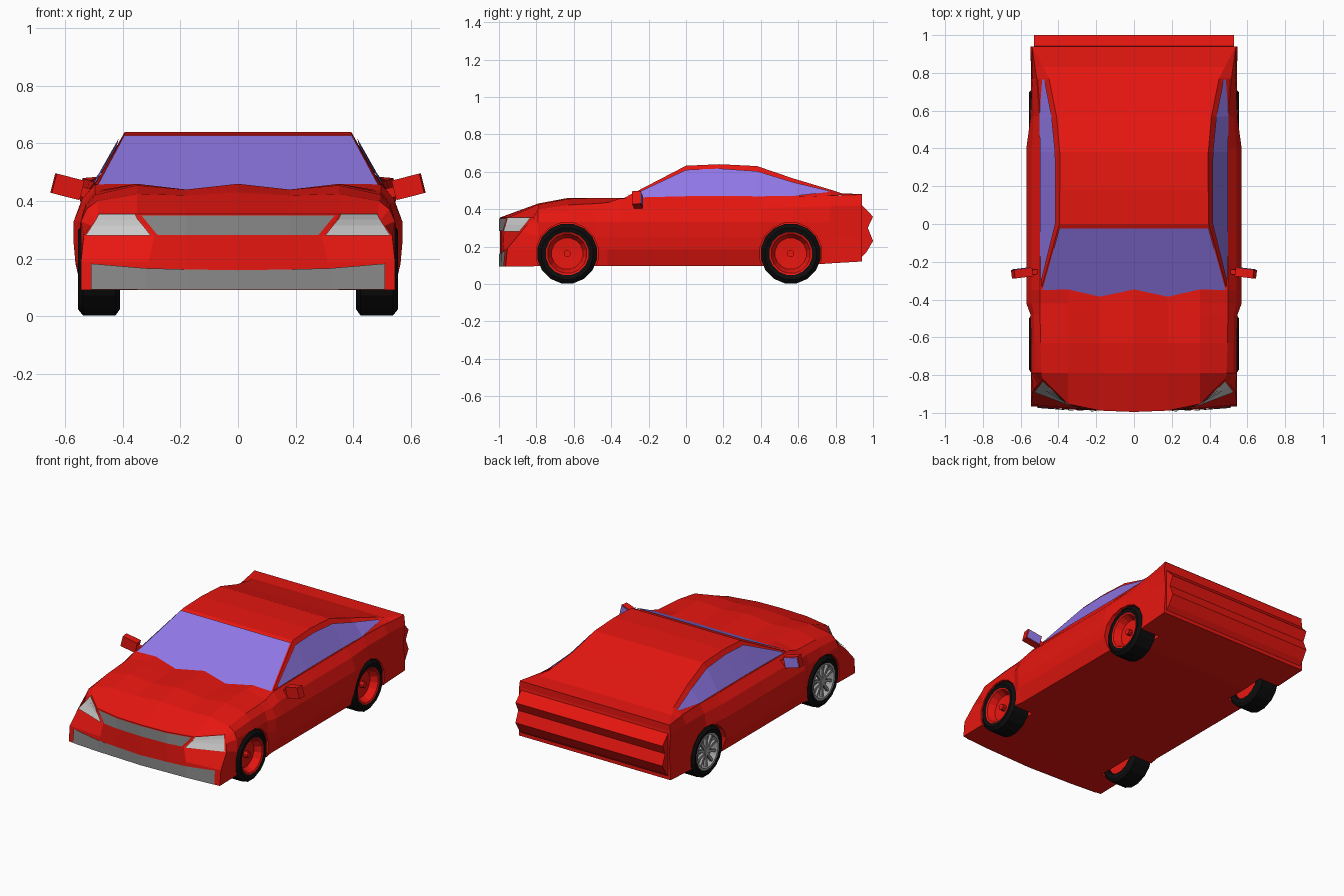
import bpy, bmesh, math
from mathutils import Vector, Matrix

if "Cube" in bpy.data.objects:
    bpy.data.objects.remove(bpy.data.objects["Cube"])

def material(name, rgb):
    m = bpy.data.materials.new(name)
    m.diffuse_color = (*rgb, 1)
    m.use_nodes = True
    m.node_tree.nodes["Principled BSDF"].inputs["Base Color"].default_value = m.diffuse_color
    return m

RED = material("red_paint", (0.80, 0.008, 0.005))
GLASS = material("tinted_glass", (0.28, 0.185, 0.79))
RUBBER = material("rubber", (0.004, 0.004, 0.004))
GRILLE = material("grille_grey", (0.25, 0.25, 0.25))
LAMP = material("lamp_grey", (0.54, 0.54, 0.54))
RIM = material("rim_grey", (0.36, 0.36, 0.36))

def build(name, faces, mat, mirror=False):
    """Object from faces given as point lists, optionally mirrored in x."""
    bm = bmesh.new()
    if mirror:
        faces = faces + [[(-x, y, z) for x, y, z in [f[0]] + f[:0:-1]] for f in faces]
    for f in faces:
        bm.faces.new([bm.verts.new(p) for p in f])
    bmesh.ops.remove_doubles(bm, verts=bm.verts, dist=1e-5)
    bmesh.ops.dissolve_degenerate(bm, edges=bm.edges, dist=1e-5)
    bmesh.ops.recalc_face_normals(bm, faces=bm.faces)
    me = bpy.data.meshes.new(name)
    bm.to_mesh(me)
    bm.free()
    ob = bpy.data.objects.new(name, me)
    bpy.context.collection.objects.link(ob)
    me.materials.append(mat)
    return ob

def grid(rows):
    return [[a[i], a[i + 1], b[i + 1], b[i]]
            for a, b in zip(rows, rows[1:]) for i in range(len(a) - 1)]

def box(name, centre, size, rot, mat):
    sx, sy, sz = (s / 2 for s in size)
    m = Matrix.Translation(centre) @ rot
    c = [[tuple(m @ Vector((x, y, z))) for x, y in
          ((-sx, -sy), (sx, -sy), (sx, sy), (-sx, sy))] for z in (-sz, sz)]
    sides = [[c[0][i], c[0][(i + 1) % 4], c[1][(i + 1) % 4], c[1][i]] for i in range(4)]
    return build(name, sides + [c[0], c[1]], mat)

def lathe(name, profile, y, z, side, mat, n=16):
    """Spin an (x, radius) profile round the axle."""
    rows = [[(side * x, y + r * math.sin(2 * math.pi * (k + .5) / n),
              z + r * math.cos(2 * math.pi * (k + .5) / n)) for x, r in profile]
            for k in range(n + 1)]
    return build(name, grid(rows), mat)

# Lower body: half cross-sections lofted from nose to tail
def section(y, bulge, ex, ez, t35, t18, t0, zb=.095):
    sill = .545 - (bulge - .545) * .5
    return [(0, y, zb), (.18, y, zb), (.32, y, zb), (sill, y, zb), (max(.545, bulge - .006), y, .183),
            (bulge, y, .25), (bulge, y, .33),
            ((bulge + ex) / 2 + .008, y, .33 + .6 * (ez - .33)), (ex, y, ez),
            (.35, y, t35), (.18, y, t18), (0, y, t0)]

corner = [(.545, -.965, .092), (.545, -.955, .19), (.535, -.88, .28),
          (.51, -.85, .315), (.496, -.833, .335), (.485, -.82, .355)]
inner = [(.32, -.983), (.31, -.978), (.29, -.973), (.32, -.963), (.338, -.958), (.35, -.953)]
nose = [[(0, -.995, c[2]), (.18, -.988, c[2]), (*i, c[2]), c] for c, i in zip(corner, inner)]
rings = [nose[0][:3] + corner + nose[-1][2::-1]]
for s in [(-.79, .545, .49, .40, .425, .42, .43), (-.63, .545, .495, .422, .455, .44, .46),
          (-.48, .548, .497, .43, .46, .44, .46), (-.42, .57, .497, .435, .46, .44, .46),
          (-.35, .57, .497, .458, .46, .44, .46), (0, .57, .497, .46, .45, .45, .45),
          (.40, .57, .497, .46, .45, .45, .45), (.57, .547, .50, .465, .45, .45, .45),
          (.77, .545, .515, .472, .46, .46, .46, .11),
          (.94, .54, .54, .478, .478, .478, .478, .12)]:
    rings.append(section(*s))
body = build("lower_body", grid(rings) + grid(nose) + [rings[-1]], RED, True)

# Wheel wells cut out of the body
WHEELS = [(s, y) for s in (1, -1) for y in (-.635, .56)]
for s, y in WHEELS:
    cutter = lathe("well_cutter", [(.40, 0), (.40, .168), (.62, .168), (.62, 0)], y, .162, s, RED)
    cutter.hide_render = True
    mod = body.modifiers.new("well", 'BOOLEAN')
    mod.operation, mod.solver, mod.object = 'DIFFERENCE', 'EXACT', cutter
    bpy.context.view_layer.objects.active = body
    bpy.ops.object.modifier_apply(modifier=mod.name)
    bpy.data.objects.remove(cutter)

# Tail panel and bumper: ridged profile across the width
tail = [(.92, .48), (.935, .48), (.942, .42), (1, .36), (.972, .30), (1, .23), (.965, .17), (.92, .122)]
build("tail_bumper", grid([[(0, *p) for p in tail], [(.53, *p) for p in tail]])
      + [[(.53, *p) for p in tail]], RED, True)

# Cabin: y, belt x, belt z, roof edge x, roof z
cabin = [(-.36, .495, .445, .495, .445), (0, .495, .46, .395, .632), (.18, .495, .46, .393, .64),
         (.38, .495, .46, .393, .63), (.57, .497, .463, .41, .565), (.77, .51, .472, .45, .505),
         (.83, .52, .475, .48, .485), (.94, .54, .475, .54, .48)]
build("cabin_roof", grid([[(bx, y, bz), (rx, y, rz), (0, y, rz)]
                          for y, bx, bz, rx, rz in cabin]), RED, True)

# Windscreen, its lower edge dipping with the bonnet
build("windscreen", [[(0, -.352, .457), (.18, -.385, .44), (.36, -.352, .457), (.486, -.352, .457),
                      (.395, -.025, .627), (0, -.025, .627)]], GLASS, True)

# Side windows follow the cabin sides
def side_point(y, t):
    for a, b in zip(cabin, cabin[1:]):
        if a[0] <= y <= b[0]:
            f = (y - a[0]) / (b[0] - a[0])
            _, bx, bz, rx, rz = [p + (q - p) * f for p, q in zip(a, b)]
            return (bx + (rx - bx) * t + .007, y, bz + (rz - bz) * t + .002)

panes = [(-.29, .35, .7), (0, .04, .86), (.18, .04, .86), (.38, .04, .83), (.57, .04, .78), (.765, .5, .7)]
build("side_windows", grid([[side_point(y, a), side_point(y, b)] for y, a, b in panes]), GLASS, True)

# Front grilles
build("upper_grille", grid([[(0, -1, z), (.18, -.993, z), (x, yy, z)]
                            for z, x, yy in ((.283, .28, -.978), (.35, .335, -.961))]), GRILLE, True)
build("lower_grille", grid([[(0, -1, .094), (.18, -.993, .094), (.32, -.988, .094), (.51, -.974, .094)],
                            [(0, -1, .16), (.18, -.993, .163), (.32, -.986, .167), (.51, -.966, .183)]]),
      GRILLE, True)

# Headlights follow the nose corners
def lamp_point(row, t):
    p = Vector(row[2]).lerp(Vector(row[3]), t)
    return tuple(p + Vector((.003, -.007, .001)))

build("headlights", grid([[lamp_point(r, .04), lamp_point(r, .96)] for r in nose[2:]]), LAMP, True)

# Door mirrors
for s, label in ((1, "right"), (-1, "left")):
    rot = Matrix.Rotation(-.25 * s, 4, 'Y') @ Matrix.Rotation(-.12 * s, 4, 'Z')
    box(label + "_mirror", (.592 * s, -.26, .45), (.10, .045, .07), rot, RED)
    box(label + "_mirror_arm", (.535 * s, -.255, .43), (.07, .025, .035), rot, RED)
    box(label + "_mirror_glass", Vector((.592 * s, -.26, .45)) + rot @ Vector((0, .0235, 0)),
        (.09, .004, .06), rot, GLASS)

# Wheels: red dished rims on the right, grey spoked rims on the left
for s, y in WHEELS:
    z = .162
    n = ("right" if s > 0 else "left") + ("_front" if y < 0 else "_rear")
    lathe(n + "_tyre", [(.50, .113), (.547, .113), (.555, .14), (.538, .162), (.425, .162),
                        (.41, .14), (.41, .115), (.43, .113)], y, z, s, RUBBER)
    lathe(n + "_inner_disc", [(.43, .113), (.43, 0)], y, z, s, RED)
    if s > 0:
        lathe(n + "_rim", [(.549, .116), (.545, .106), (.50, .085), (.495, 0)], y, z, s, RED)
        lathe(n + "_hub", [(.49, .02), (.525, .02), (.525, 0)], y, z, s, RED, 8)
    else:
        lathe(n + "_rim", [(.50, .113), (.551, .116), (.551, .103), (.505, .10)], y, z, s, RIM)
        lathe(n + "_rim_back", [(.502, .113), (.502, 0)], y, z, s, GRILLE)
        lathe(n + "_hub", [(.50, .024), (.545, .024), (.548, 0)], y, z, s, RIM, 8)
        for k in range(10):
            a = 2 * math.pi * k / 10
            box(n + "_spoke", (.533 * s, y + .063 * math.sin(a), z + .063 * math.cos(a)),
                (.016, .016, .088), Matrix.Rotation(-a, 4, 'X'), RIM)
